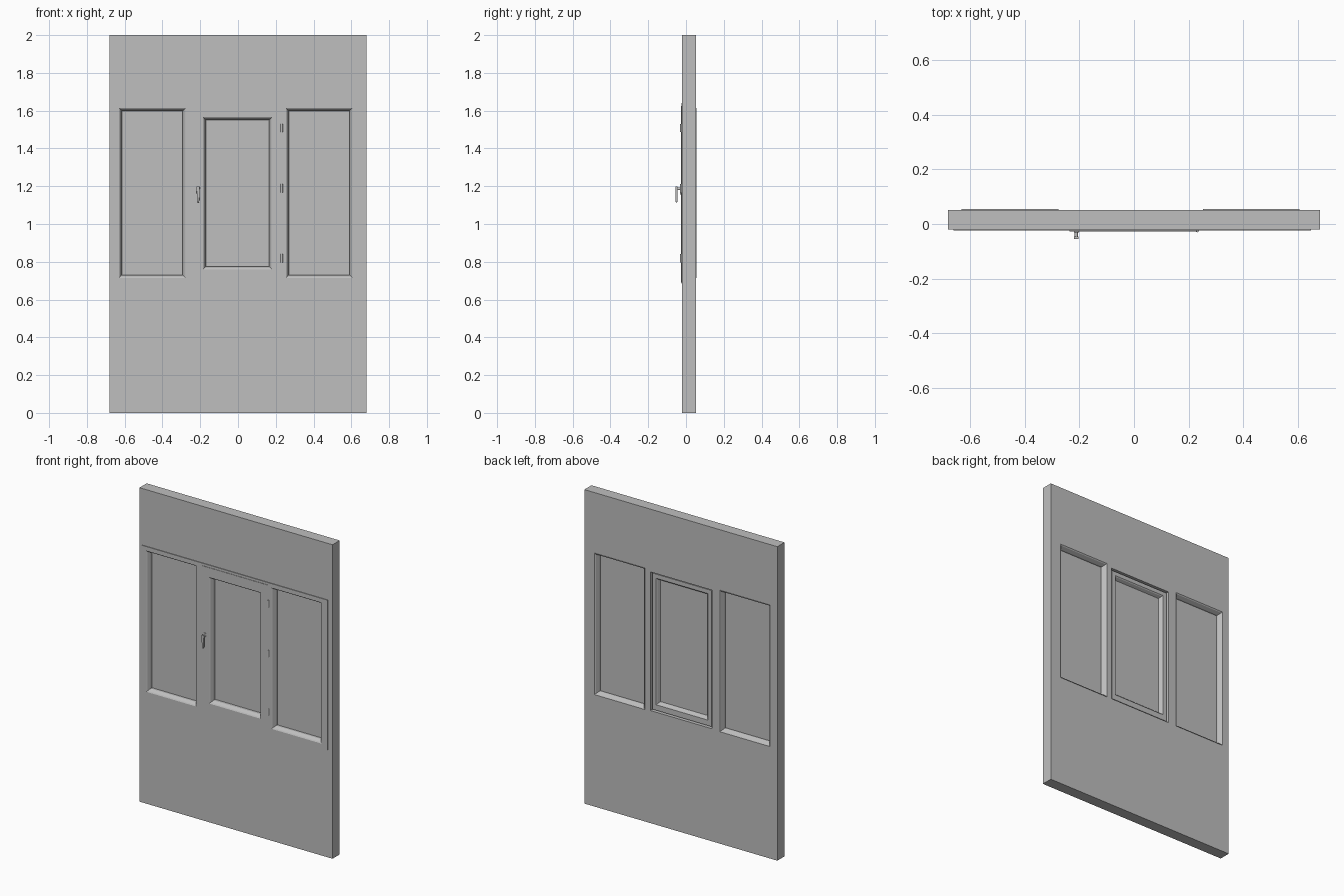
import bpy, bmesh
from math import radians
from mathutils import Matrix

if "Cube" in bpy.data.objects:
    bpy.data.objects.remove(bpy.data.objects["Cube"], do_unlink=True)

grey = bpy.data.materials.new("plain grey")
grey.use_nodes = True
colour = (0.52, 0.52, 0.52, 1)
grey.diffuse_color = colour
grey.node_tree.nodes["Principled BSDF"].inputs["Base Color"].default_value = colour


def finish(name, bm):
    bmesh.ops.recalc_face_normals(bm, faces=bm.faces)
    mesh = bpy.data.meshes.new(name)
    bm.to_mesh(mesh)
    bm.free()
    mesh.materials.append(grey)
    obj = bpy.data.objects.new(name, mesh)
    bpy.context.collection.objects.link(obj)
    return obj


def inset(rect, d):
    x0, x1, z0, z1 = rect
    return x0 + d, x1 - d, z0 + d, z1 - d


def box(name, rect, y0, y1):
    x0, x1, z0, z1 = rect
    bm = bmesh.new()
    bmesh.ops.create_cube(bm, size=1)
    for v in bm.verts:
        v.co = (x0 if v.co.x < 0 else x1, y0 if v.co.y < 0 else y1,
                z0 if v.co.z < 0 else z1)
    return finish(name, bm)


def ring(name, profile):
    """Closed rectangular moulding from a list of (rectangle, depth)."""
    bm = bmesh.new()
    loops = []
    for (x0, x1, z0, z1), y in profile:
        corners = ((x0, z0), (x1, z0), (x1, z1), (x0, z1))
        loops.append([bm.verts.new((x, y, z)) for x, z in corners])
    for i, a in enumerate(loops):
        b = loops[(i + 1) % len(loops)]
        for j in range(4):
            k = (j + 1) % 4
            bm.faces.new((a[j], a[k], b[k], b[j]))
    return finish(name, bm)


def cut(obj, cutter):
    mod = obj.modifiers.new("opening", "BOOLEAN")
    mod.operation = "DIFFERENCE"
    mod.solver = "EXACT"
    mod.object = cutter
    bpy.context.view_layer.objects.active = obj
    bpy.ops.object.modifier_apply(modifier=mod.name)


def bead(rect, front, back):
    """Sloped glazing bead, front to back around the glass."""
    return [(rect, front), (inset(rect, 0.006), front + 0.004),
            (inset(rect, 0.016), front + 0.022), (inset(rect, 0.016), back - 0.026),
            (inset(rect, 0.006), back - 0.005), (rect, back)]


# Main sizes
FRONT, BACK = -0.02, 0.052
FRAME = -0.0245
SASH = -0.027
left_pane = (0.253, 0.606, 0.715, 1.615)
right_pane = (-0.63, -0.277, 0.715, 1.615)
sash_hole = (-0.22, 0.215, 0.717, 1.6)
sash_outer = (-0.235, 0.23, 0.69, 1.625)
sash_open = (-0.185, 0.18, 0.76, 1.566)

# Wall and proud window frame, both pierced by three openings
wall = box("wall", (-0.68, 0.68, 0, 2), FRONT, BACK)
frame = box("window_frame", (-0.66, 0.647, 0.685, 1.64), FRAME, FRONT)
for rect in (left_pane, right_pane, sash_hole):
    cutter = box("cutter", rect, -0.2, 0.2)
    for obj in (wall, frame):
        cut(obj, cutter)
    bpy.data.objects.remove(cutter, do_unlink=True)

# Fixed side panes
for side, rect in (("left", left_pane), ("right", right_pane)):
    ring(side + "_glazing_bead", bead(rect, FRAME, 0.0555))
    box(side + "_glass", inset(rect, 0.014), 0.012, 0.02)

# Opening sash with a front flange that overlaps the frame
body = inset(sash_hole, 0.008)
ring("sash", [(body, FRAME), (sash_outer, FRAME), (sash_outer, SASH)]
     + bead(sash_open, SASH, 0.044) + [(body, 0.044)])
box("sash_glass", inset(sash_open, 0.014), 0.012, 0.02)

# Hinges
for i, z in enumerate((0.818, 1.19, 1.508)):
    bm = bmesh.new()
    bmesh.ops.create_cone(bm, cap_ends=True, segments=12, radius1=0.006,
                          radius2=0.006, depth=0.044,
                          matrix=Matrix.Translation((0.231, -0.0245, z)))
    finish("hinge_%d" % (i + 1), bm)

# Handle: rose plate, neck and tapered grip
HX = -0.211
box("handle_plate", (HX - 0.009, HX + 0.009, 1.155, 1.202), -0.031, SASH)
bm = bmesh.new()
bmesh.ops.create_cone(bm, cap_ends=True, segments=12, radius1=0.006, radius2=0.006,
                      depth=0.02, matrix=Matrix.Translation((HX, -0.038, 1.186))
                      @ Matrix.Rotation(radians(90), 4, "X"))
finish("handle_neck", bm)
grip = box("handle_grip", (HX - 0.009, HX + 0.009, 1.115, 1.198), -0.055, -0.045)
for v in grip.data.vertices:
    if v.co.z < 1.15:
        v.co.x = HX + (v.co.x - HX) * 0.6
mod = grip.modifiers.new("soft edges", "BEVEL")
mod.width = 0.002
mod.segments = 2
